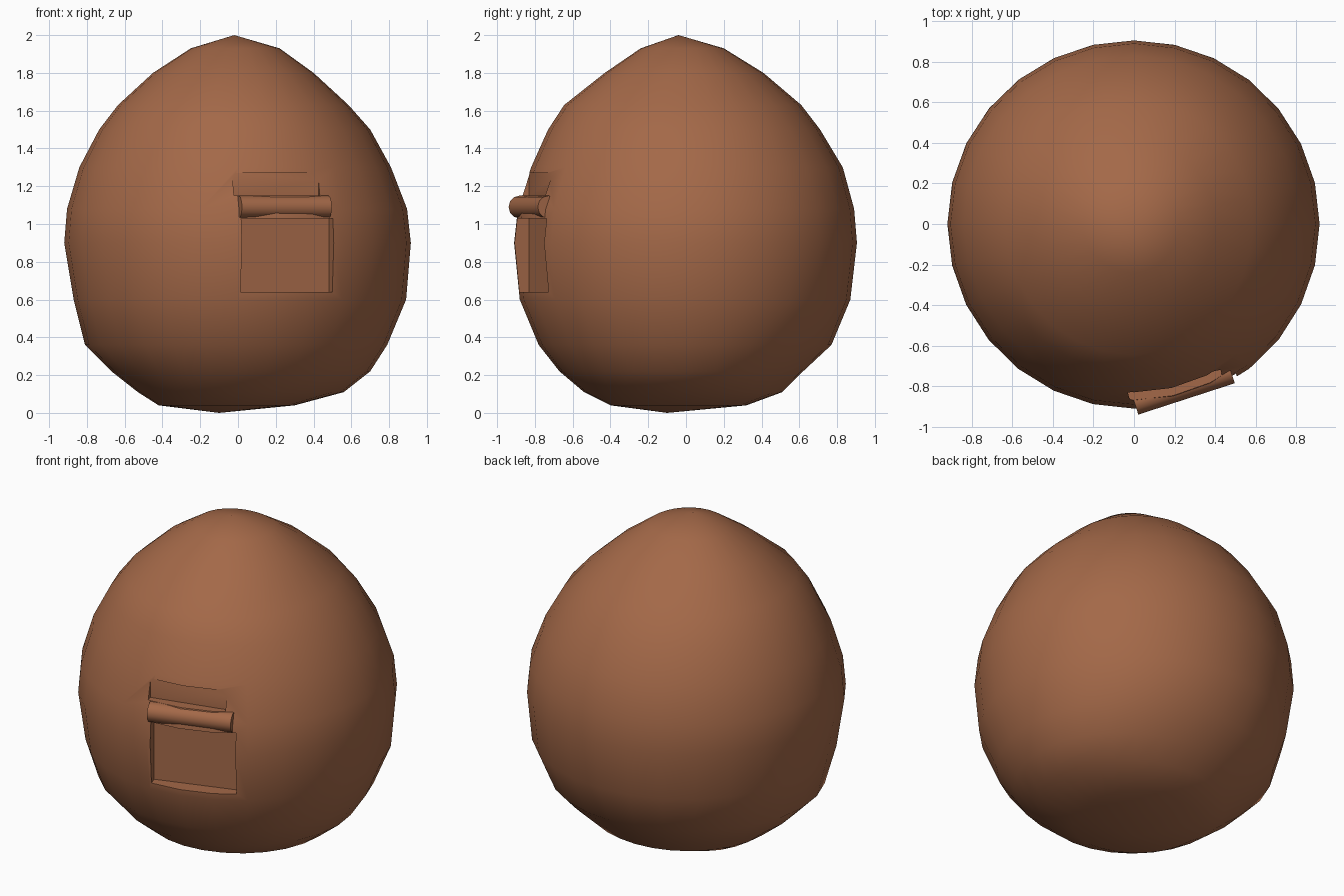
import bpy, bmesh, math
from mathutils import Matrix, Vector

if "Cube" in bpy.data.objects:
    bpy.data.objects.remove(bpy.data.objects["Cube"])

brown = bpy.data.materials.new("warm_brown")
brown.diffuse_color = (0.37, 0.14, 0.065, 1)
brown.use_nodes = True
brown.node_tree.nodes["Principled BSDF"].inputs["Base Color"].default_value = brown.diffuse_color

# Silhouette radii at each height, towards each side
heights = [.04, .11, .22, .36, .6, .9, 1.08, 1.3, 1.5, 1.63, 1.8, 1.93]
left = [.42, .53, .67, .81, .87, .92, .905, .84, .735, .635, .45, .25]
right = [.30, .56, .70, .79, .89, .915, .895, .81, .70, .585, .40, .22]
front = [.40, .54, .67, .78, .88, .91, .89, .82, .73, .645, .43, .24]
back = [.32, .51, .62, .77, .87, .905, .89, .83, .71, .61, .41, .20]
SIDES = 28


def finish(bm, name):
    bmesh.ops.recalc_face_normals(bm, faces=bm.faces)
    mesh = bpy.data.meshes.new(name)
    bm.to_mesh(mesh)
    bm.free()
    mesh.materials.append(brown)
    ob = bpy.data.objects.new(name, mesh)
    bpy.context.collection.objects.link(ob)
    return ob


def wall_frame(turn):
    """Local axes on the wall: x along it, y outward, z up."""
    c, s = math.cos(turn), math.sin(turn)
    return Matrix(((c, s, 0, 0), (s, -c, 0, 0), (0, 0, 1, 0), (0, 0, 0, 1)))


def slab(name, turn, x0, x1, y0, y1, z0, z1):
    bm = bmesh.new()
    bmesh.ops.create_cube(bm, size=1)
    for v in bm.verts:
        v.co = Vector((x0 + (v.co.x + .5) * (x1 - x0),
                       y0 + (v.co.y + .5) * (y1 - y0),
                       z0 + (v.co.z + .5) * (z1 - z0)))
    bmesh.ops.transform(bm, matrix=wall_frame(turn), verts=bm.verts)
    return finish(bm, name)


def smooth(ob, angle):
    bpy.ops.object.select_all(action='DESELECT')
    ob.select_set(True)
    bpy.context.view_layer.objects.active = ob
    bpy.ops.object.shade_smooth_by_angle(angle=math.radians(angle))


# Rounded body with a blunt point on top
bm = bmesh.new()
rings = []
for z, l, r, f, b in zip(heights, left, right, front, back):
    ring = []
    for i in range(SIDES):
        a = 2 * math.pi * i / SIDES
        c, s = math.cos(a), math.sin(a)
        rad = (r if c > 0 else l) * c * c + (b if s > 0 else f) * s * s
        ring.append(bm.verts.new((rad * c, rad * s, z)))
    rings.append(ring)
bottom = bm.verts.new((-.1, -.1, 0))
tip = bm.verts.new((-.02, -.04, 2))
for i in range(SIDES):
    j = (i + 1) % SIDES
    for lo, hi in zip(rings, rings[1:]):
        bm.faces.new((lo[i], lo[j], hi[j], hi[i]))
    bm.faces.new((bottom, rings[0][j], rings[0][i]))
    bm.faces.new((tip, rings[-1][i], rings[-1][j]))
body = finish(bm, "rounded_body")

# Window recess and shallow recess above the ledge
TURN = math.radians(18)
cutters = [slab("window_cutter", TURN, -.26, .25, .79, 1.2, .64, 1.03),
           slab("upper_cutter", math.radians(14), -.23, .24, .80, 1.2, 1.15, 1.27)]
bpy.context.view_layer.objects.active = body
for cutter in cutters:
    cutter.hide_render = True
    mod = body.modifiers.new("cut", 'BOOLEAN')
    mod.operation = 'DIFFERENCE'
    mod.solver = 'EXACT'
    mod.object = cutter
    bpy.ops.object.modifier_apply(modifier=mod.name)
    bpy.data.objects.remove(cutter)
smooth(body, 40)

# Rounded ledge over the window
bm = bmesh.new()
bmesh.ops.create_cone(bm, cap_ends=True, segments=12, radius1=.06, radius2=.06, depth=.5)
bmesh.ops.transform(bm, matrix=wall_frame(TURN) @ Matrix.Translation((-.02, .84, 1.09))
                    @ Matrix.Rotation(math.pi / 2, 4, 'Y'), verts=bm.verts)
smooth(finish(bm, "window_ledge"), 40)
